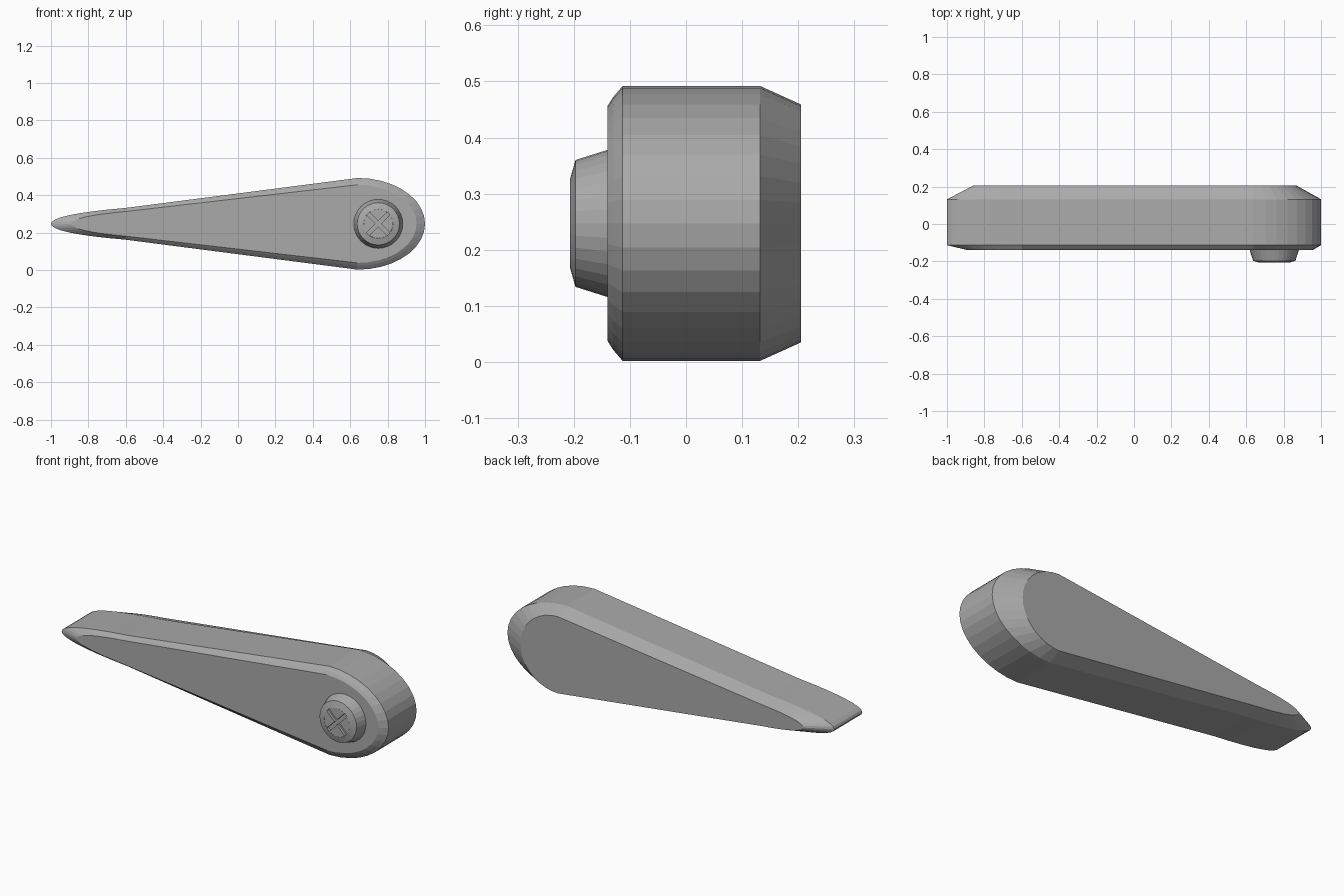
import bpy, bmesh
from math import sin, cos, pi, radians

if "Cube" in bpy.data.objects:
    bpy.data.objects.remove(bpy.data.objects["Cube"], do_unlink=True)

MID = 0.247            # height of the long axis
PIVOT = 0.75           # x of the screw

grey = bpy.data.materials.new("plain_grey")
grey.use_nodes = True
grey.diffuse_color = (0.4, 0.4, 0.4, 1)
grey.node_tree.nodes["Principled BSDF"].inputs["Base Color"].default_value = (0.4, 0.4, 0.4, 1)


def loft(name, rings):
    """Skin a list of equal-length closed rings and cap both ends."""
    bm = bmesh.new()
    loops = [[bm.verts.new(p) for p in ring] for ring in rings]
    for a, b in zip(loops, loops[1:]):
        for i in range(len(a)):
            j = (i + 1) % len(a)
            bm.faces.new((a[i], a[j], b[j], b[i]))
    bm.faces.new(loops[0])
    bm.faces.new(loops[-1])
    bmesh.ops.recalc_face_normals(bm, faces=bm.faces)
    mesh = bpy.data.meshes.new(name)
    bm.to_mesh(mesh)
    bm.free()
    mesh.materials.append(grey)
    obj = bpy.data.objects.new(name, mesh)
    bpy.context.collection.objects.link(obj)
    return obj


def teardrop(y, tip, neck, end, half):
    """Outline with a slim rounded tip, straight flanks and a round end."""
    steps, neck_x, centre = 8, -0.6, 0.64
    upper = []
    for i in range(1, steps + 1):
        t = i / steps
        x = (1 - t * t) * tip + t * t * neck_x
        z = 2 * t * (1 - t) * neck * 0.6 + t * t * neck
        upper.append((x, z))
    for i in range(9):
        a = pi / 2 * (1 - i / 9)
        upper.append((centre + (end - centre) * cos(a), half * sin(a)))
    lower = [(x, -z) for x, z in reversed(upper)]
    outline = [(tip, 0)] + upper + [(end, 0)] + lower
    return [(x, y, MID + z) for x, z in outline]


# Lever body: rounded front edge, straight sides, deep rear bevel
loft("lever_body", [
    teardrop(-0.14, -0.89, 0.066, 0.955, 0.209),
    teardrop(-0.13, -0.93, 0.073, 0.972, 0.225),
    teardrop(-0.113, -1.0, 0.085, 1.0, 0.245),
    teardrop(0.132, -1.0, 0.085, 1.0, 0.245),
    teardrop(0.205, -0.86, 0.060, 0.87, 0.212),
])


def circle(y, radius, count=32):
    return [(PIVOT + radius * cos(2 * pi * i / count), y,
             MID + radius * sin(2 * pi * i / count)) for i in range(count)]


# Screw head with a round recess in its face
loft("screw_head", [circle(y, r) for y, r in (
    (-0.13, 0.131), (-0.14, 0.131), (-0.197, 0.113),
    (-0.207, 0.078), (-0.192, 0.078))])

# Four wedges fill the recess, leaving a diagonal cross slot
for n, side in enumerate(("right", "top", "left", "bottom")):
    gap = 0.01
    turn = radians(90 * n - 45)
    wedge = [(gap, gap)]
    for i in range(9):
        a = radians(8 + 74 * i / 8)
        wedge.append((0.0775 * cos(a), 0.0775 * sin(a)))
    wedge = [(PIVOT + u * cos(turn) - v * sin(turn),
              MID + u * sin(turn) + v * cos(turn)) for u, v in wedge]
    loft("screw_wedge_" + side, [[(x, y, z) for x, z in wedge] for y in (-0.19, -0.207)])
